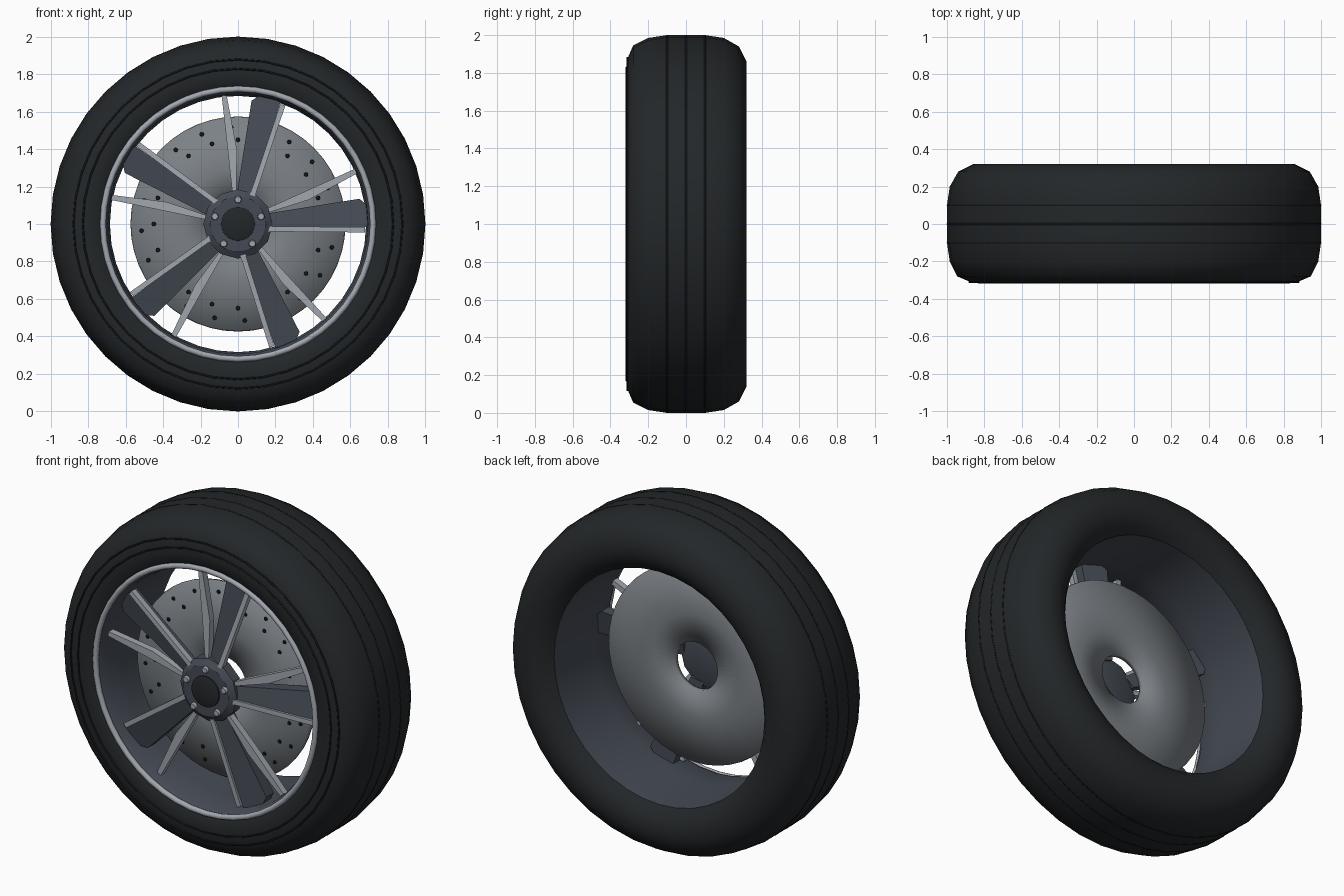
import bpy, bmesh
from math import sin, cos, pi, radians

if "Cube" in bpy.data.objects:
    bpy.data.objects.remove(bpy.data.objects["Cube"])


def mat(name, r, g, b):
    m = bpy.data.materials.new(name)
    m.diffuse_color = (r, g, b, 1)
    m.use_nodes = True
    m.node_tree.nodes["Principled BSDF"].inputs["Base Color"].default_value = m.diffuse_color
    return m


RUBBER = mat("rubber", 0.017, 0.02, 0.022)
BLACK = mat("black", 0.008, 0.009, 0.01)
DARK = mat("dark_metal", 0.06, 0.07, 0.09)
LIGHT = mat("light_metal", 0.36, 0.39, 0.43)
STEEL = mat("steel", 0.2, 0.22, 0.24)


def finish(name, bm, material, angle):
    bmesh.ops.recalc_face_normals(bm, faces=bm.faces)
    me = bpy.data.meshes.new(name)
    bm.to_mesh(me)
    bm.free()
    ob = bpy.data.objects.new(name, me)
    bpy.context.collection.objects.link(ob)
    ob.location.z = 1
    me.materials.append(material)
    if angle:
        bpy.ops.object.select_all(action='DESELECT')
        ob.select_set(True)
        bpy.context.view_layer.objects.active = ob
        bpy.ops.object.shade_smooth_by_angle(angle=radians(angle))
    return ob


def lathe(name, prof, material, segs=40, closed=False, angle=50, flip=False):
    """Revolve (radius, y) points around the axle (y axis)."""
    bm = bmesh.new()
    rings = []
    for r, y in prof:
        if r == 0:
            rings.append([bm.verts.new((0, y, 0))] * segs)
        else:
            rings.append([bm.verts.new((r * cos(2 * pi * i / segs), y, r * sin(2 * pi * i / segs)))
                          for i in range(segs)])
    n = len(rings)
    for a in range(n if closed else n - 1):
        p, q = rings[a], rings[(a + 1) % n]
        for i in range(segs):
            j = (i + 1) % segs
            bm.faces.new(list(dict.fromkeys((p[i], p[j], q[j], q[i]))))
    ob = finish(name, bm, material, angle)
    if flip:
        ob.data.flip_normals()
    return ob


def ring(name, r, y, t, material, segs=40, sides=8):
    prof = [(r + t * cos(2 * pi * k / sides), y + t * sin(2 * pi * k / sides)) for k in range(sides)]
    return lathe(name, prof, material, segs, True, 60)


def slab(name, pts, depth, material, turn):
    """Extruded outline of (x, front y, z) points, turned about the axle."""
    c, s = cos(turn), sin(turn)
    bm = bmesh.new()
    lay = [[bm.verts.new((x * c - z * s, y + d, x * s + z * c)) for x, y, z in pts] for d in (0, depth)]
    bm.faces.new(lay[0])
    bm.faces.new(lay[1][::-1])
    for i in range(len(pts)):
        j = (i + 1) % len(pts)
        bm.faces.new((lay[0][i], lay[0][j], lay[1][j], lay[1][i]))
    return finish(name, bm, material, 0)


def stud(name, r, y0, y1, radius, ang, material, segs=8):
    ob = lathe(name, [(0, y0), (r * 0.8, y0), (r, y0 + 0.006), (r, y1), (0, y1)], material, segs)
    ob.location = (radius * cos(ang), 0, 1 + radius * sin(ang))


# Tyre with tread grooves and sidewall rings
lathe("tyre", [(0.715, -0.28), (0.74, -0.305), (0.80, -0.315), (0.87, -0.312), (0.945, -0.28), (0.985, -0.2),
               (1.0, -0.1), (1.0, 0.1), (0.985, 0.2), (0.94, 0.28), (0.86, 0.32), (0.79, 0.32),
               (0.73, 0.295), (0.69, 0.25)], RUBBER)
for y in (-0.1, 0, 0.1):
    ring("tread_groove", 0.996, y, 0.006, BLACK)
for r, y in ((0.88, -0.31), (0.83, -0.314)):
    ring("sidewall_ring", r, y, 0.005, BLACK)

# Rim barrel and polished lip
lathe("rim_barrel", [(0.715, -0.3), (0.695, -0.26), (0.685, -0.1), (0.69, 0.25)], DARK)
ring("rim_lip", 0.722, -0.303, 0.016, LIGHT, 48, 10)

# Brake disc with two rows of drilled dots
lathe("brake_disc", [(0.14, -0.125), (0.3, -0.13), (0.57, -0.13), (0.575, -0.11), (0.57, -0.09),
                     (0.3, -0.09), (0.14, -0.095)], STEEL, 48, True, 180)
for k in range(20):
    for r, off in ((0.45, 0), (0.517, 4)):
        stud("disc_hole", 0.012, -0.136, -0.125, r, radians(18 * k + off), BLACK)

# Hub, centre cap and bolts
lathe("hub", [(0, -0.3), (0.15, -0.3), (0.185, -0.275), (0.185, -0.215), (0.15, -0.2), (0, -0.2)], DARK, 12, angle=25)
lathe("centre_cap", [(0, -0.318), (0.07, -0.316), (0.09, -0.308), (0.092, -0.28), (0, -0.28)], RUBBER, 24)

# Five wide spokes, polished bars, slim spokes and bolts
for k in range(5):
    t = k * 2 * pi / 5
    slab("wide_spoke", [(0.15, -0.275, -0.02), (0.69, -0.235, -0.015), (0.70, -0.215, 0.09),
                        (0.65, -0.205, 0.135), (0.15, -0.255, 0.055)], 0.07, DARK, t)
    slab("spoke_bar", [(0.15, -0.285, -0.04), (0.68, -0.25, -0.045), (0.68, -0.25, -0.017),
                       (0.15, -0.285, -0.012)], 0.035, LIGHT, t)
    slab("slim_spoke", [(0.16, -0.265, 0.06), (0.38, -0.255, 0.13), (0.635, -0.25, 0.27),
                        (0.625, -0.25, 0.295), (0.36, -0.255, 0.175), (0.16, -0.265, 0.085)], 0.04, LIGHT, t)
    stud("wheel_bolt", 0.02, -0.315, -0.29, 0.13, pi / 2 + t, LIGHT, 10)
